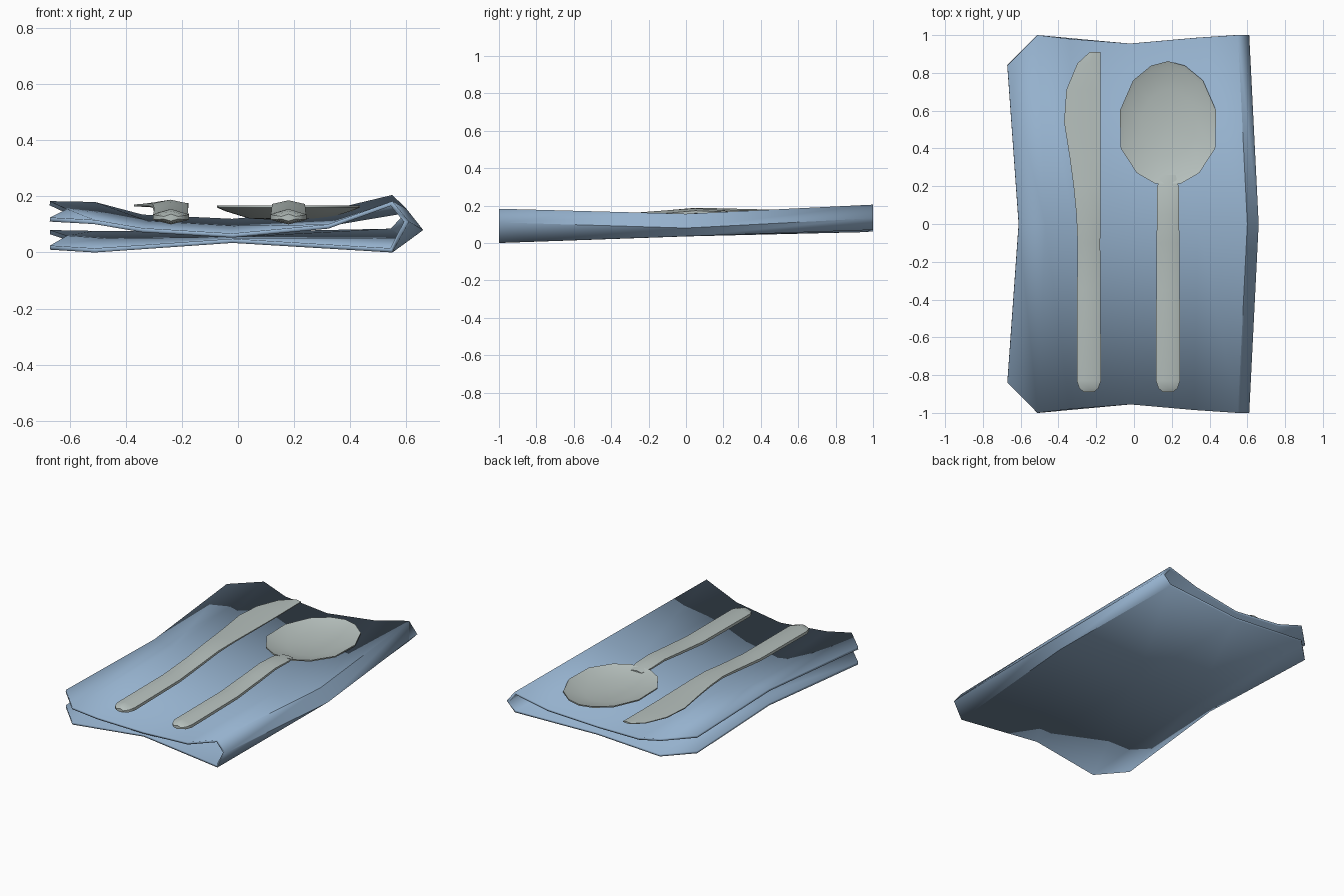
import bpy, math

if "Cube" in bpy.data.objects:
    bpy.data.objects.remove(bpy.data.objects["Cube"])

def material(name, rgb):
    m = bpy.data.materials.new(name)
    m.diffuse_color = (*rgb, 1)
    m.use_nodes = True
    m.node_tree.nodes["Principled BSDF"].inputs["Base Color"].default_value = m.diffuse_color
    return m

BLUE = material("napkin blue", (0.30, 0.44, 0.61))
STEEL = material("dull steel", (0.47, 0.53, 0.51))

def make(name, verts, faces, mat, angle):
    me = bpy.data.meshes.new(name)
    me.from_pydata(verts, [], faces)
    me.materials.append(mat)
    ob = bpy.data.objects.new(name, me)
    bpy.context.scene.collection.objects.link(ob)
    bpy.ops.object.select_all(action='DESELECT')
    ob.select_set(True)
    bpy.context.view_layer.objects.active = ob
    bpy.ops.object.shade_smooth_by_angle(angle=math.radians(angle))
    return ob

# Folded napkin: strip from lower left, round the fold, to upper left
# each column: x at ends, x in middle, y half length, z front / middle / back
cols = [
    (-0.67, -0.61, 0.84, 0.010, 0.045, 0.065),
    (-0.51, -0.47, 1.00, 0.000, 0.035, 0.062),
    (-0.02, -0.02, 0.955, 0.034, 0.040, 0.058),
    (0.55, 0.60, 1.00, 0.000, 0.036, 0.070),
    (0.61, 0.66, 1.00, 0.110, 0.080, 0.132),
    (0.55, 0.60, 1.00, 0.183, 0.156, 0.205),
    (0.32, 0.34, 0.985, 0.100, 0.112, 0.150),
    (-0.02, -0.02, 0.955, 0.068, 0.095, 0.120),
    (-0.34, -0.32, 0.98, 0.087, 0.112, 0.135),
    (-0.51, -0.47, 1.00, 0.116, 0.140, 0.180),
    (-0.67, -0.61, 0.84, 0.125, 0.155, 0.183),
]
verts, faces = [], []
for xe, xm, y, zf, zm, zb in cols:
    verts += [(xe, -y, zf), (xm, 0, zm), (xe, y, zb)]
for i in range(len(cols) - 1):
    for j in range(2):
        a = i * 3 + j
        faces.append((a, a + 1, a + 4, a + 3))
napkin = make("folded_napkin", verts, faces, BLUE, 35)
s = napkin.modifiers.new("cloth thickness", 'SOLIDIFY')
s.thickness = 0.015
s.offset = -1
s.use_even_offset = True

def loft(name, stations):
    """Six-sided bar along y; station = y, left x, right x, keel z, height."""
    v, f = [], []
    for y, l, r, z, h in stations:
        m = (l + r) / 2
        v += [(l, y, z + h * .65), (l, y, z + h * .3), (m, y, z),
              (r, y, z + h * .3), (r, y, z + h * .65), (m, y, z + h)]
    n = len(stations)
    for i in range(n - 1):
        for k in range(6):
            a, b = i * 6 + k, i * 6 + (k + 1) % 6
            f.append((a, b, b + 6, a + 6))
    f.append(tuple(reversed(range(6))))
    f.append(tuple(range((n - 1) * 6, n * 6)))
    return make(name, v, f, STEEL, 40)

def handle(cx):
    # rounded butt, then a gentle rise to the neck
    return [(y, cx - w, cx + w, z, h) for y, w, z, h in (
        (-0.89, 0.026, 0.112, 0.025), (-0.87, 0.05, 0.104, 0.044),
        (-0.83, 0.064, 0.10, 0.055), (-0.35, 0.062, 0.106, 0.050),
        (-0.10, 0.060, 0.130, 0.045))]

# Knife: handle widening into a thin curved blade with a straight back
loft("knife", handle(-0.239) + [
    (0.05, -0.305, -0.177, 0.150, 0.038), (0.20, -0.32, -0.177, 0.158, 0.027),
    (0.35, -0.34, -0.177, 0.159, 0.022), (0.54, -0.37, -0.177, 0.159, 0.018),
    (0.71, -0.358, -0.177, 0.160, 0.016), (0.85, -0.30, -0.177, 0.162, 0.014),
    (0.91, -0.235, -0.177, 0.164, 0.012)])

# Spoon handle, running a little way into the bowl
loft("spoon_handle", handle(0.18) + [
    (0.05, 0.121, 0.239, 0.148, 0.038), (0.19, 0.121, 0.239, 0.150, 0.026),
    (0.26, 0.14, 0.22, 0.146, 0.016)])

# Spoon bowl: shallow dish, outer shell and inner surface meeting at the rim
half = [(0, 0.862), (0.09, 0.838), (0.185, 0.76), (0.255, 0.60),
        (0.25, 0.40), (0.165, 0.27), (0.07, 0.215)]
outline = half + [(-x, y) for x, y in reversed(half[1:])]
n = len(outline)
cx, cy = 0.18, 0.53
rings = [(0.55, 0.121), (0.88, 0.147), (1.0, 0.160), (1.0, 0.168),
         (0.92, 0.158), (0.55, 0.134)]
verts = [(cx + x * k, cy + (y - cy) * k, z) for k, z in rings for x, y in outline]
faces = []
for i in range(len(rings) - 1):
    for k in range(n):
        a, b = i * n + k, i * n + (k + 1) % n
        faces.append((b, a, a + n, b + n)[::-1])
faces = [tuple(reversed(q)) for q in faces]
low, high = len(verts), len(verts) + 1
verts += [(cx, cy, 0.114), (cx, cy, 0.126)]
top = (len(rings) - 1) * n
for k in range(n):
    j = (k + 1) % n
    faces.append((low, k, j))
    faces.append((high, top + j, top + k))
bowl = make("spoon_bowl", verts, faces, STEEL, 40)
